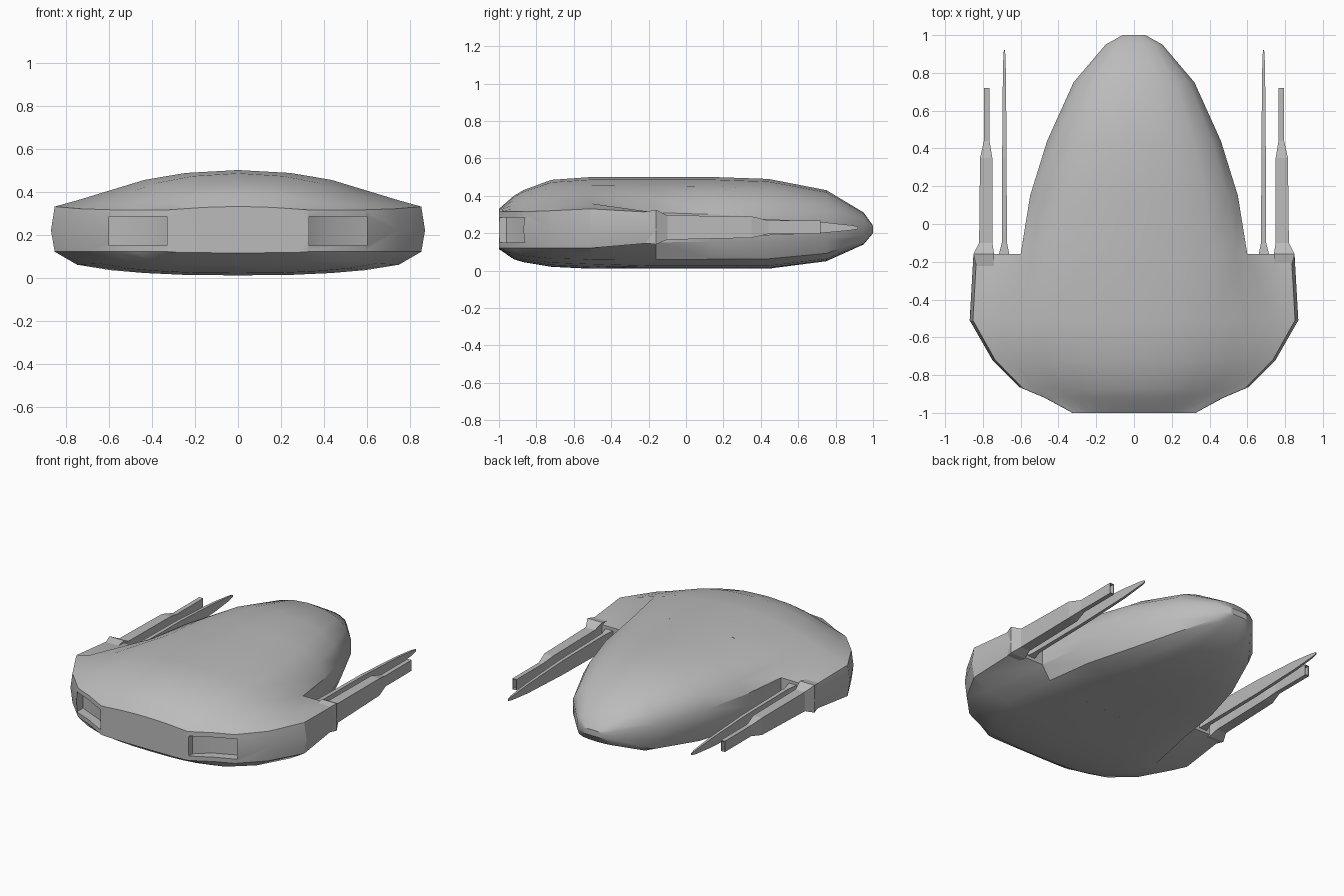
import bpy, bmesh

cube = bpy.data.objects.get("Cube")
if cube:
    bpy.data.objects.remove(cube, do_unlink=True)

# One plain hull colour
grey = bpy.data.materials.new("hull_grey")
grey.use_nodes = True
grey.diffuse_color = (0.5, 0.5, 0.5, 1)
grey.node_tree.nodes["Principled BSDF"].inputs["Base Color"].default_value = (0.5, 0.5, 0.5, 1)


def loft(bm, rings):
    """Skin closed rings of equal length and cap both ends; return the last cap."""
    loops = [[bm.verts.new(p) for p in ring] for ring in rings]
    n = len(loops[0])
    for a, b in zip(loops, loops[1:]):
        for i in range(n):
            j = (i + 1) % n
            bm.faces.new((a[i], a[j], b[j], b[i]))
    bm.faces.new(loops[0])
    return bm.faces.new(loops[-1])


def finish(name, bm):
    bmesh.ops.remove_doubles(bm, verts=bm.verts, dist=0.0005)
    bmesh.ops.recalc_face_normals(bm, faces=bm.faces)
    mesh = bpy.data.meshes.new(name)
    bm.to_mesh(mesh)
    bm.free()
    mesh.materials.append(grey)
    obj = bpy.data.objects.new(name, mesh)
    bpy.context.collection.objects.link(obj)
    return obj


def activate(obj):
    bpy.ops.object.select_all(action='DESELECT')
    obj.select_set(True)
    bpy.context.view_layer.objects.active = obj


# Cross-section styles: column positions, upper dome rise, lower dome drop
BROAD = ((0, .28, .5, .68, .86, 1), (1, .92, .73, .45, .17, 0), (1, .98, .9, .78, .55, 0))
NOTCH = ((0, .27, .48, .635, .706, 1), (1, .93, .75, .42, 0, 0), (1, .97, .9, .65, 0, 0))
EGG = ((0, .38, .68, .9, 1, 1), NOTCH[1], NOTCH[2])

# y, half width, top, rim top, rim bottom, bottom, style
STATIONS = [
    (-1.0, .33, .33, .315, .12, .115, BROAD),
    (-.92, .48, .40, .315, .12, .06, BROAD),
    (-.87, .60, .43, .315, .12, .045, BROAD),
    (-.72, .75, .485, .32, .12, .02, BROAD),
    (-.51, .87, .50, .33, .12, .01, BROAD),
    (-.16, .85, .50, .31, .15, .01, NOTCH),
    (-.16, .60, .50, .31, .15, .01, EGG),
    (.15, .55, .50, .30, .155, .01, EGG),
    (.44, .46, .49, .285, .16, .01, EGG),
    (.75, .32, .43, .27, .17, .05, EGG),
    (.95, .15, .31, .25, .19, .14, EGG),
    (1.0, .06, .24, .235, .205, .20, EGG),
]


def section(y, w, top, rim_top, rim_low, low, style):
    cols, rise, drop = style
    xs = [c * w * (.98 if c == 1 and style is not EGG else 1) for c in cols]
    half = [(x, y, rim_top + (top - rim_top) * h) for x, h in zip(xs, rise)]
    half.append((w, y, .22))
    half += [(x, y, rim_low + (low - rim_low) * h) for x, h in zip(xs[::-1], drop[::-1])]
    return half + [(-x, yy, z) for x, yy, z in half[-2:0:-1]]


# Main hull: broad front narrowing behind the notches to an egg-shaped tail
bm = bmesh.new()
loft(bm, [section(*s) for s in STATIONS])
hull = finish("hull", bm)

# Two recesses in the front edge
bm = bmesh.new()
plan = [(.33, -1.1), (.33, -.96), (.42, -.88), (.6, -.80), (.6, -1.1)]
for side in (1, -1):
    loft(bm, [[(side * x, y, z) for x, y in plan] for z in (.15, .285)])
cutter = finish("recess_cutter", bm)
cutter.hide_render = True
activate(hull)
mod = hull.modifiers.new("recesses", 'BOOLEAN')
mod.operation = 'DIFFERENCE'
mod.solver = 'EXACT'
mod.object = cutter
bpy.ops.object.modifier_apply(modifier=mod.name)
bpy.data.objects.remove(cutter, do_unlink=True)
bpy.ops.object.shade_smooth_by_angle(angle=0.5)

# Rear prongs: y, inner x, outer x, bottom, top
POD = [(-.24, .74, .83, .15, .31), (-.16, .74, .85, .14, .325), (-.10, .75, .82, .165, .295),
       (.35, .75, .815, .175, .29), (.44, .765, .795, .195, .268), (.72, .765, .795, .195, .268)]
NEEDLE = [(-.2, .66, .715, .17, .29), (-.16, .66, .715, .17, .29), (-.10, .672, .70, .18, .285),
          (.35, .675, .698, .185, .28), (.72, .677, .695, .2, .26), (.88, .68, .692, .215, .243),
          (.92, .683, .689, .222, .236)]


def prong(name, rows, side, hollow=False):
    bm = bmesh.new()
    end = loft(bm, [[(side * x0, y, z0), (side * x1, y, z0), (side * x1, y, z1), (side * x0, y, z1)]
                    for y, x0, x1, z0, z1 in rows])
    if hollow:  # open muzzle at the tip
        bmesh.ops.recalc_face_normals(bm, faces=bm.faces)
        bmesh.ops.inset_region(bm, faces=[end], thickness=.006)
        bmesh.ops.inset_region(bm, faces=[end], thickness=.0008, depth=-.05)
    finish(name, bm)


for label, side in (("left", 1), ("right", -1)):
    prong(label + "_outer_prong", POD, side, hollow=True)
    prong(label + "_inner_needle", NEEDLE, side)
